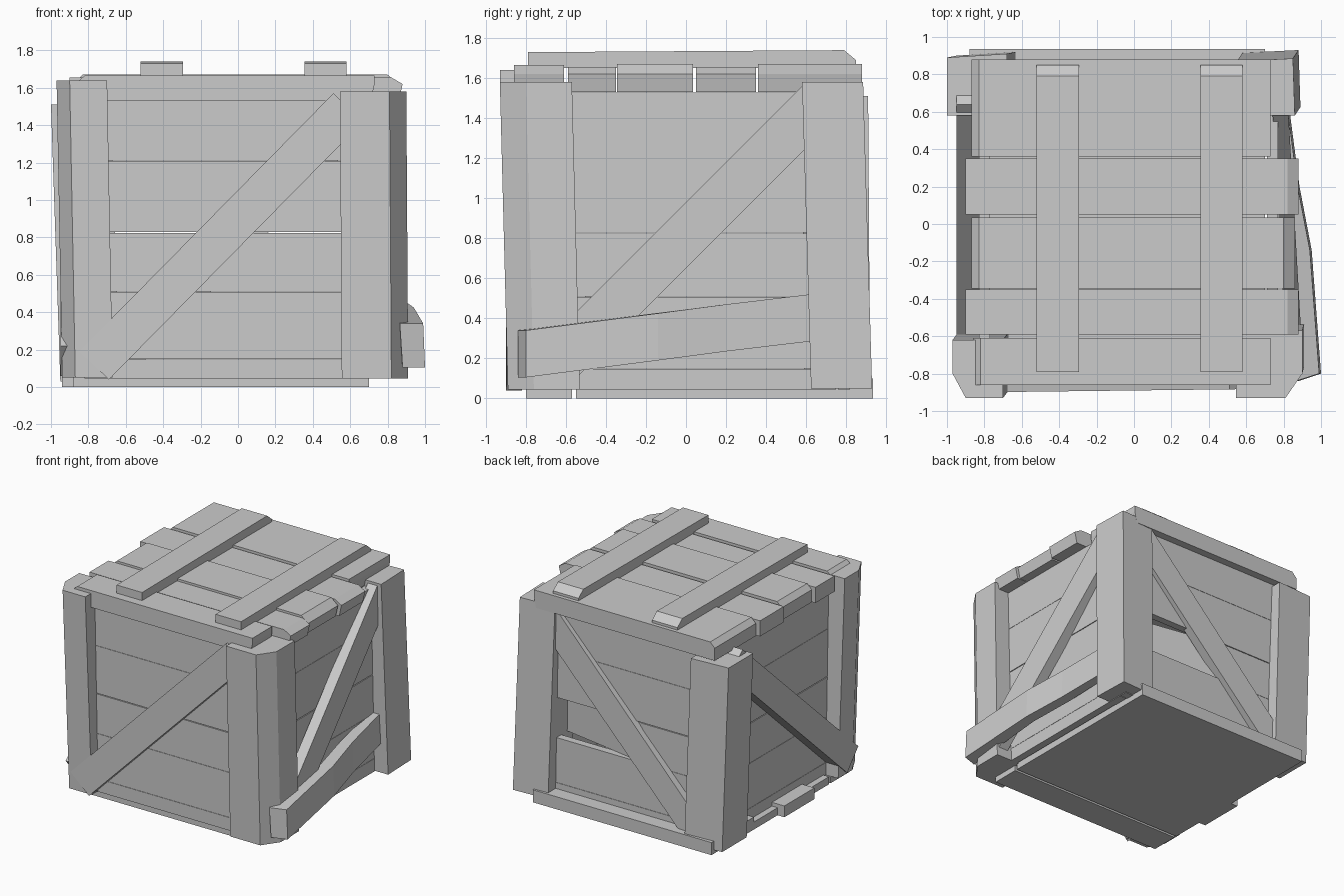
import bpy, bmesh

if "Cube" in bpy.data.objects:
    bpy.data.objects.remove(bpy.data.objects["Cube"])

wood = bpy.data.materials.new("grey_wood")
wood.diffuse_color = (0.6, 0.6, 0.6, 1)
wood.use_nodes = True
wood.node_tree.nodes["Principled BSDF"].inputs["Base Color"].default_value = wood.diffuse_color


def loft(name, rings):
    """Solid through a list of equal-length point rings, capped at both ends."""
    bm = bmesh.new()
    vs = [[bm.verts.new(p) for p in r] for r in rings]
    n = len(vs[0])
    for a, b in zip(vs, vs[1:]):
        for i in range(n):
            j = (i + 1) % n
            bm.faces.new((a[i], a[j], b[j], b[i]))
    bm.faces.new(vs[0])
    bm.faces.new(vs[-1])
    bmesh.ops.recalc_face_normals(bm, faces=bm.faces[:])
    me = bpy.data.meshes.new(name)
    bm.to_mesh(me)
    bm.free()
    me.materials.append(wood)
    ob = bpy.data.objects.new(name, me)
    bpy.context.collection.objects.link(ob)
    return ob


def box(name, x0, x1, y0, y1, z0, z1):
    q = [(x0, y0), (x1, y0), (x1, y1), (x0, y1)]
    return loft(name, [[(x, y, z) for x, y in q] for z in (z0, z1)])


def brace(name, axis, pts, d0, d1, lean=0.0):
    """Flat board outline (u, z) extruded in depth along x or y; lean tilts the depth along u."""
    put = (lambda u, z, d: (d, u, z)) if axis == 'x' else (lambda u, z, d: (u, d, z))
    return loft(name, [[put(u, z, d + lean * u) for u, z in pts] for d in (d0, d1)])


def post(name, outline, shift, z0, z1):
    """Leaning corner post; outline is at the top, shift moves the foot."""
    loft(name, [[(x + shift[0], y + shift[1], z0) for x, y in outline],
                [(x, y, z1) for x, y in outline]])


# Corner posts, the front pair with a chamfered outer edge
post("front_right_post", [(0.545, -0.93), (0.81, -0.93), (0.90, -0.80), (0.90, -0.57), (0.545, -0.57)],
     (0.01, 0.04), 0.045, 1.58)
post("front_left_post", [(-0.70, -0.93), (-0.90, -0.93), (-0.97, -0.80), (-0.97, -0.62), (-0.70, -0.62)],
     (0.03, 0.04), 0.05, 1.64)
post("back_right_post", [(0.55, 0.58), (0.86, 0.58), (0.85, 0.885), (0.55, 0.87)],
     (0.03, 0.045), 0.05, 1.58)
post("back_left_post", [(-1.0, 0.58), (-0.68, 0.58), (-0.68, 0.91), (-1.0, 0.89)],
     (0.05, 0.01), 0.03, 1.51)

# Wall planks on four sides, with thin gaps
levels = [0.045, 0.15, 0.51, 0.83, 1.21, 1.53]
for i, (a, b) in enumerate(zip(levels, levels[1:])):
    b -= 0.006 if i == 2 else 0.002
    box(f"front_plank_{i}", -0.82, 0.77, -0.81, -0.75, a, b)
    box(f"right_plank_{i}", 0.71, 0.77, -0.75, 0.75, a, b)
    box(f"left_plank_{i}", -0.83, -0.77, -0.75, 0.75, a, b)
    d = 0.17 if i == 2 else 0      # one back plank is pushed in at its right end
    q = [(-0.82, 0.76), (-0.2, 0.76), (0.77, 0.76 - d), (0.77, 0.82 - d), (-0.2, 0.82), (-0.82, 0.82)]
    loft(f"back_plank_{i}", [[(x, y, z) for x, y in q] for z in (a, b)])

# Floor planks
for i, (x0, x1, y0, y1, z1) in enumerate([
        (-0.88, 0.70, -0.80, -0.57, 0.05), (-0.88, 0.70, -0.55, -0.28, 0.06),
        (-0.94, 0.70, -0.28, 0.10, 0.09), (-0.88, 0.70, 0.10, 0.40, 0.06),
        (-0.88, 0.70, 0.40, 0.935, 0.10)]):
    box(f"floor_plank_{i}", x0, x1, y0, y1, 0, z1)

# Lid planks: long ones sloped at the right end, short ones at the left
for i, (x0, x1, y0, y1, z1) in enumerate([
        (-0.86, 0.73, -0.86, -0.61, 1.665), (-0.90, 0.88, -0.59, -0.35, 1.655),
        (-0.87, 0.86, -0.345, 0.035, 1.67), (-0.90, 0.88, 0.05, 0.35, 1.655),
        (-0.87, 0.73, 0.36, 0.88, 1.67)]):
    right = 0.06 if x1 > 0.8 else 0.0
    left = 0.0 if x0 < -0.89 else 0.04
    prof = [(x0, 1.53), (x1 - 0.02, 1.53), (x1, 1.62), (x1 - right, z1), (x0 + left, z1), (x0, 1.63)]
    brace(f"lid_plank_{i}", 'y', prof, y0, y1)

# Lid cleats, sloped at the back end
for side, x0 in (("left", -0.52), ("right", 0.355)):
    prof = [(-0.79, 1.65), (0.85, 1.65), (0.85, 1.69), (0.79, 1.74), (-0.79, 1.73)]
    brace(f"{side}_lid_cleat", 'x', prof, x0, x0 + 0.225)

# Diagonal braces
brace("front_brace", 'y', [(-0.85, 0.19), (-0.69, 0.04), (0.67, 1.42), (0.51, 1.57)], -0.81, -0.89, 0.012)
brace("right_brace", 'x', [(-0.765, 0.215), (-0.60, 0.05), (0.745, 1.395), (0.58, 1.56)], 0.775, 0.86, -0.058)
brace("back_brace", 'y', [(-0.76, 0.18), (-0.60, 0.04), (0.70, 1.38), (0.54, 1.54)], 0.79, 0.865, -0.02)
brace("left_brace", 'x', [(-0.82, 0.22), (-0.68, 0.06), (0.80, 1.41), (0.64, 1.55)], -0.82, -0.95)

# Loose bent board along the bottom of the right side
rings = []
for (xi, yi), (xo, yo), z in [((0.88, -0.84), (1.0, -0.80), 0.105), ((0.86, -0.16), (0.95, -0.14), 0.19),
                              ((0.80, 0.20), (0.885, 0.20), 0.235), ((0.76, 0.62), (0.83, 0.62), 0.285)]:
    rings.append([(xi, yi, z), (xo, yo, z), (xo - 0.01, yo, z + 0.235), (xi - 0.015, yi, z + 0.235)])
loft("loose_right_board", rings)
